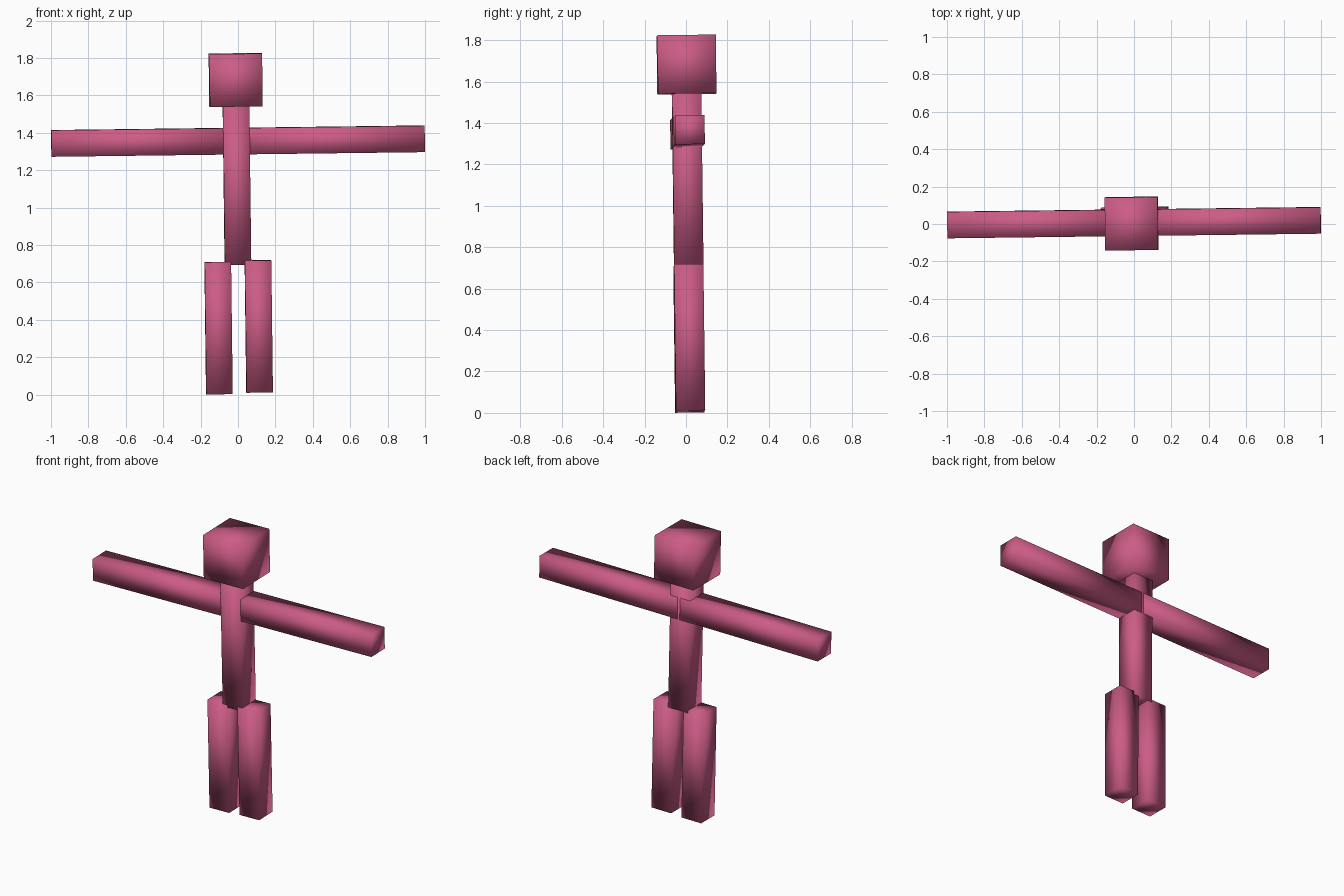
import bpy
from mathutils import Euler

if "Cube" in bpy.data.objects:
    bpy.data.objects.remove(bpy.data.objects["Cube"])

U = 0.1413                                   # width of a limb
TILT = Euler((0.0125, -0.0125, 0.0125))      # slight lean shared by all parts

pink = bpy.data.materials.new("rose pink")
pink.diffuse_color = (0.604, 0.107, 0.238, 1)
pink.use_nodes = True
pink.node_tree.nodes["Principled BSDF"].inputs["Base Color"].default_value = pink.diffuse_color


def block(name, centre, size):
    """Softly shaded box, sized in limb widths."""
    bpy.ops.mesh.primitive_cube_add(size=1, location=centre, rotation=TILT)
    ob = bpy.context.object
    ob.name = name
    ob.scale = [s * U for s in size]
    bpy.ops.object.transform_apply(location=False, rotation=False, scale=True)
    bpy.ops.object.shade_smooth()
    ob.data.materials.append(pink)


# Head and body
block("head", (-0.0125, 0.0025, 1.682), (2, 2, 2))
block("torso", (-0.0055, 0.008, 1.118), (1, 1, 6))

# Outstretched arms
block("left_arm", (-0.5035, 0.001, 1.349), (7, 1, 1))
block("right_arm", (0.5035, 0.0135, 1.3615), (7, 1, 1))

# Legs
block("left_leg", (-0.104, 0.0145, 0.3555), (1, 1, 5))
block("right_leg", (0.111, 0.017, 0.3645), (1, 1, 5))
